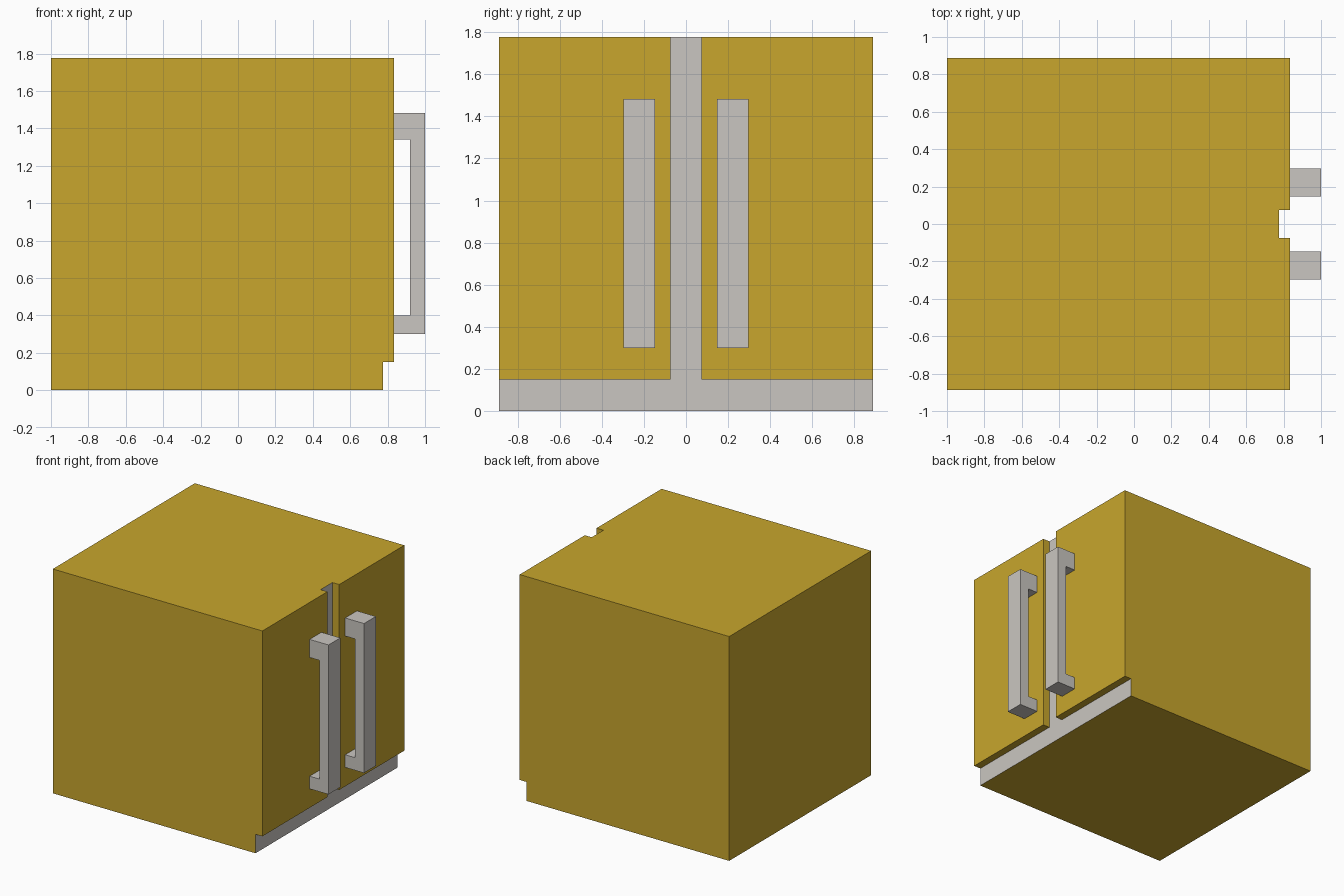
import bpy, bmesh

if "Cube" in bpy.data.objects:
    bpy.data.objects.remove(bpy.data.objects["Cube"])


def material(name, rgb):
    m = bpy.data.materials.new(name)
    m.diffuse_color = (*rgb, 1)
    m.use_nodes = True
    m.node_tree.nodes["Principled BSDF"].inputs["Base Color"].default_value = m.diffuse_color
    return m


GOLD = material("golden wood", (0.578, 0.381, 0.026))
GREY = material("light grey", (0.591, 0.565, 0.533))

HALF_W, HEIGHT = 0.888, 1.776
FACE_X, DOOR_X = 0.775, 0.835


def prism(name, profile, y0, y1, mats):
    """Extrude an (x, z) outline from y0 to y1."""
    bm = bmesh.new()
    face = bm.faces.new([bm.verts.new((x, y0, z)) for x, z in profile])
    ext = bmesh.ops.extrude_face_region(bm, geom=[face])
    verts = [g for g in ext["geom"] if isinstance(g, bmesh.types.BMVert)]
    bmesh.ops.translate(bm, verts=verts, vec=(0, y1 - y0, 0))
    bmesh.ops.recalc_face_normals(bm, faces=bm.faces)
    me = bpy.data.meshes.new(name)
    bm.to_mesh(me)
    bm.free()
    for m in mats:
        me.materials.append(m)
    ob = bpy.data.objects.new(name, me)
    bpy.context.collection.objects.link(ob)
    return ob


def rect(x0, x1, z0, z1):
    return [(x0, z0), (x1, z0), (x1, z1), (x0, z1)]


# Cabinet body: gold all round, grey on the face behind the doors
body = prism("cabinet_body", rect(-1, FACE_X, 0, HEIGHT), -HALF_W, HALF_W, [GOLD, GREY])
for p in body.data.polygons:
    p.material_index = int(p.normal.x > 0.5)

# C-shaped pull handle outline
handle = [(DOOR_X, 0.30), (1, 0.30), (1, 1.483), (DOOR_X, 1.483),
          (DOOR_X, 1.34), (0.92, 1.34), (0.92, 0.40), (DOOR_X, 0.40)]

# Doors and handles, mirrored about the middle gap
for side, s in (("left", -1), ("right", 1)):
    prism(side + "_door", rect(FACE_X, DOOR_X, 0.15, HEIGHT), s * 0.074, s * HALF_W, [GOLD])
    prism(side + "_handle", handle, s * 0.148, s * 0.296, [GREY])
